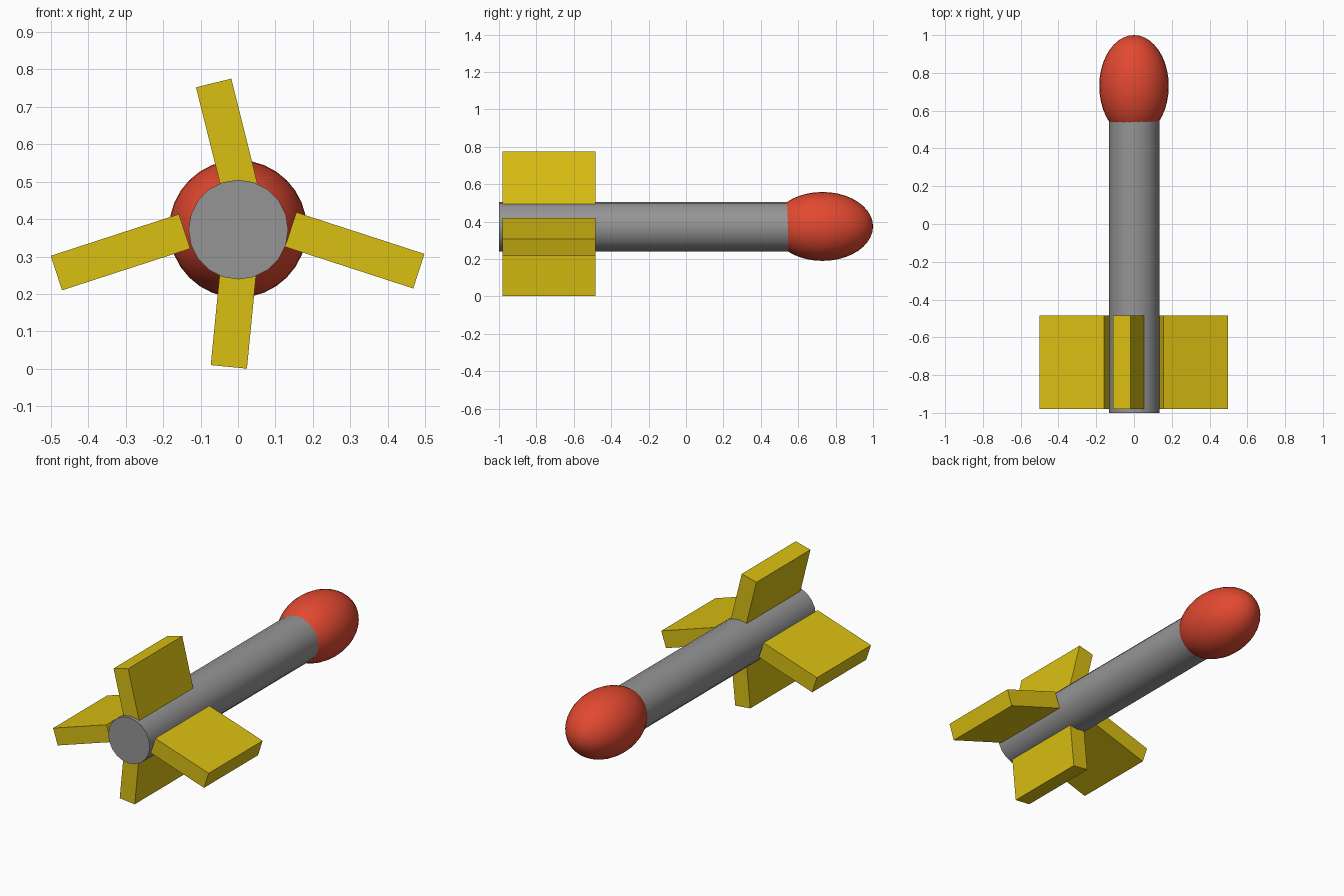
import bpy
import math
from mathutils import Matrix, Vector

if "Cube" in bpy.data.objects:
    bpy.data.objects.remove(bpy.data.objects["Cube"])

AXIS_Z = 0.372


def material(name, rgb):
    m = bpy.data.materials.new(name)
    m.diffuse_color = (*rgb, 1.0)
    m.use_nodes = True
    m.node_tree.nodes["Principled BSDF"].inputs["Base Color"].default_value = m.diffuse_color
    return m


GREY = material("body grey", (0.30, 0.30, 0.30))
RED = material("nose red", (0.76, 0.066, 0.03))
YELLOW = material("fin yellow", (0.70, 0.52, 0.006))


def finish(name, mat, smooth=False):
    ob = bpy.context.object
    ob.name = name
    ob.data.materials.append(mat)
    if smooth:
        bpy.ops.object.shade_smooth_by_angle(angle=math.radians(40))
    return ob


# Long tube body lying along y
bpy.ops.mesh.primitive_cylinder_add(vertices=20, radius=0.133, depth=1.56,
                                    location=(0.001, -0.22, AXIS_Z),
                                    rotation=(math.pi / 2, 0, 0))
finish("body", GREY, True)

# Egg-shaped nose, its rear end sunk into the body
bpy.ops.mesh.primitive_uv_sphere_add(segments=32, ring_count=20, radius=1,
                                     location=(0, 0.73, AXIS_Z + 0.002),
                                     rotation=(math.pi / 2, 0, 0))
bpy.context.object.scale = (0.184, 0.184, 0.27)
finish("nose", RED, True)


# Tail fins: tip centre (x, z) and outward angle in the xz plane
def fin(name, tip, degrees, length=0.36, thick=0.097):
    a = math.radians(degrees)
    out = Vector((math.cos(a), 0, math.sin(a)))
    centre = Vector((tip[0], -0.7325, tip[1])) - out * length / 2
    bpy.ops.mesh.primitive_cube_add(size=1)
    ob = finish(name, YELLOW)
    ob.data.transform(Matrix.Diagonal((length, 0.495, thick, 1)))
    ob.location = centre
    ob.rotation_euler = (0, -a, 0)


fin("top_fin", (-0.065, 0.7635), 104)
fin("right_fin", (0.483, 0.261), -18)
fin("left_fin", (-0.485, 0.256), 198)
fin("bottom_fin", (-0.0245, 0.0055), 264.4)
